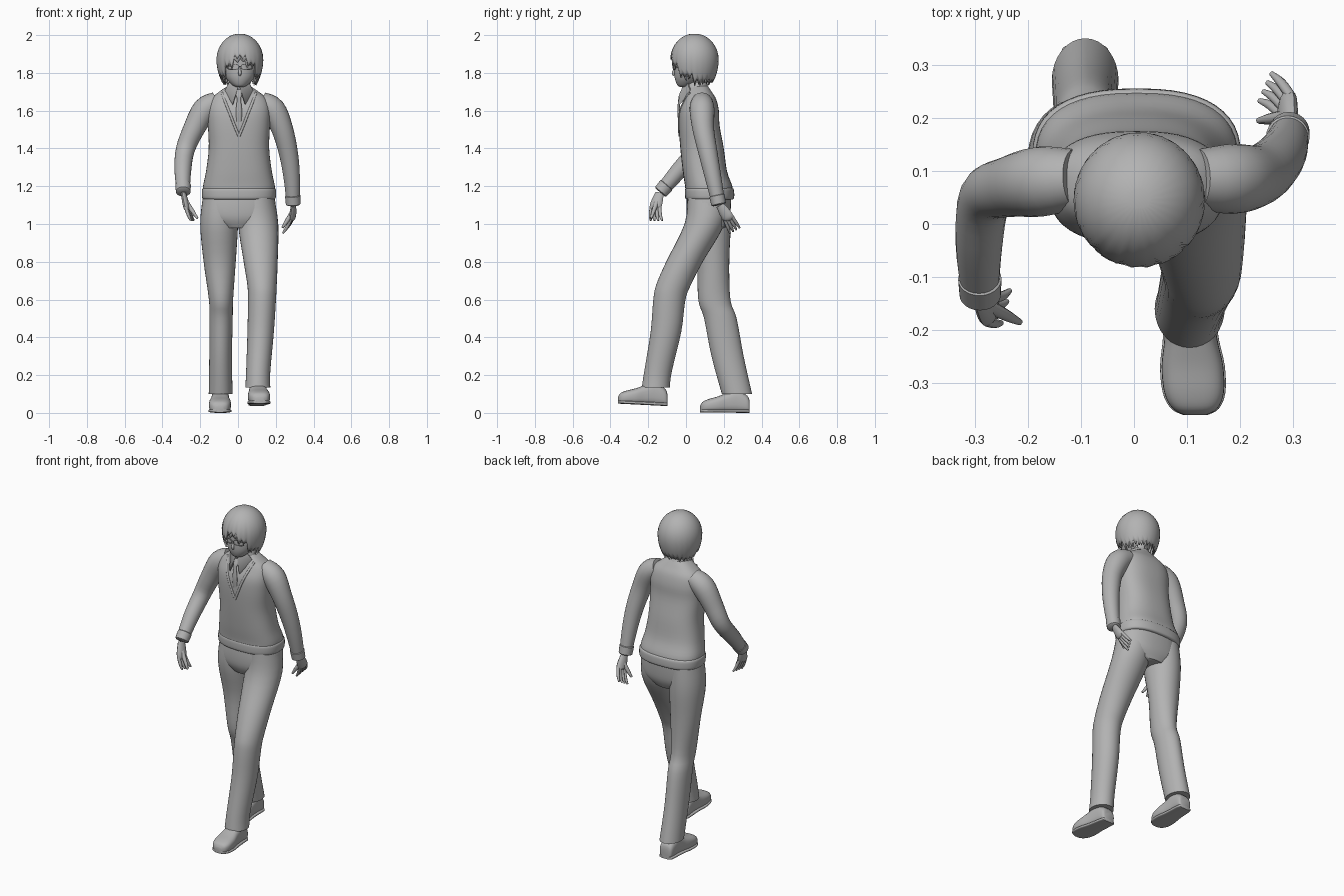
import bpy
import bmesh
import math
import random
from mathutils import Vector
from mathutils.bvhtree import BVHTree

default_cube = bpy.data.objects.get("Cube")
if default_cube:
    bpy.data.objects.remove(default_cube, do_unlink=True)

random.seed(4)
CENTRE = 0.005

grey = bpy.data.materials.new("plain_grey")
grey.use_nodes = True
shade = (0.45, 0.45, 0.45, 1)
grey.diffuse_color = shade
grey.node_tree.nodes["Principled BSDF"].inputs["Base Color"].default_value = shade


def make_object(name, rings, capped=True, thickness=0, sharp=50):
    """Bridge equal rings of points into one smooth surface."""
    bm = bmesh.new()
    loops = [[bm.verts.new(point) for point in ring] for ring in rings]
    for lower, upper in zip(loops, loops[1:]):
        count = len(lower)
        for i in range(count):
            j = (i + 1) % count
            bm.faces.new((lower[i], lower[j], upper[j], upper[i]))
    bm.faces.new(loops[0])
    if capped:
        bm.faces.new(loops[-1])
    bmesh.ops.recalc_face_normals(bm, faces=bm.faces)
    for face in bm.faces:
        face.smooth = True
    mesh = bpy.data.meshes.new(name)
    bm.to_mesh(mesh)
    bm.free()
    mesh.set_sharp_from_angle(angle=math.radians(sharp))
    mesh.materials.append(grey)
    obj = bpy.data.objects.new(name, mesh)
    bpy.context.collection.objects.link(obj)
    if thickness:
        shell = obj.modifiers.new("shell", "SOLIDIFY")
        shell.thickness = thickness
    return obj


def smooth_rows(rows, steps=4):
    """Catmull-Rom interpolation of rows of numbers."""
    padded = [rows[0], *rows, rows[-1]]
    result = []
    for a, b, c, d in zip(padded, padded[1:], padded[2:], padded[3:]):
        for k in range(steps):
            t = k / steps
            result.append([q + t / 2 * (r - p + t * (2*p - 5*q + 4*r - s + t * (3*(q - r) + s - p)))
                           for p, q, r, s in zip(a, b, c, d)])
    return result + [list(rows[-1])]


def superellipse(angle, power):
    c, s = math.cos(angle), math.sin(angle)
    return (math.copysign(abs(c) ** (2 / power), c), math.copysign(abs(s) ** (2 / power), s))


def loft(name, rows, power=2.0, lengthwise=False, sides=32):
    """Rows are x, y, z and two radii; rings lie flat, or upright if lengthwise."""
    rings = []
    for x, y, z, wide, deep in smooth_rows(rows):
        ring = []
        for i in range(sides):
            u, v = superellipse(math.tau * i / sides, power)
            offset = (wide * u, 0, deep * v) if lengthwise else (wide * u, deep * v, 0)
            ring.append(Vector((x, y, z)) + Vector(offset))
        rings.append(ring)
    return make_object(name, rings)


def tube(name, rows, across=(0, 1, 0), flat=1.0, sides=12, steps=4):
    """Rows are x, y, z and radius; rings stand square to the path."""
    path = smooth_rows(rows, steps)
    points = [Vector(row[:3]) for row in path]
    rings = []
    for i, (point, row) in enumerate(zip(points, path)):
        along = (points[min(i + 1, len(points) - 1)] - points[max(i - 1, 0)]).normalized()
        side = Vector(across)
        side = (side - along * side.dot(along)).normalized()
        normal = along.cross(side) * flat
        rings.append([point + row[3] * (side * math.cos(a) + normal * math.sin(a))
                      for a in (math.tau * k / sides for k in range(sides))])
    return make_object(name, rings)


# Vest with its ribbed hem
vest = loft("vest", [(CENTRE, .122, 1.16, .188, .124), (CENTRE, .12, 1.2, .19, .125),
                     (CENTRE, .1, 1.28, .174, .117), (CENTRE, .085, 1.4, .16, .115),
                     (CENTRE, .07, 1.52, .164, .108), (CENTRE, .07, 1.6, .166, .104),
                     (CENTRE, .074, 1.66, .15, .086), (CENTRE, .07, 1.7, .105, .066),
                     (CENTRE, .066, 1.73, .06, .05)], power=2.5, sides=48)
loft("vest_hem", [(CENTRE, .125, 1.13, .186, .122), (CENTRE, .125, 1.14, .195, .13),
                  (CENTRE, .124, 1.18, .196, .13), (CENTRE, .123, 1.19, .188, .123)],
     power=2.5, sides=48)

# V neckline laid on the front of the vest
bm = bmesh.new()
bm.from_mesh(vest.data)
vest_surface = BVHTree.FromBMesh(bm)
bm.free()


def on_front(x, z, radius):
    hit = vest_surface.ray_cast(Vector((x, -1, z)), Vector((0, 1, 0)))[0]
    return (x, hit.y if hit else 0, z, radius)


for name, side in (("left", 1), ("right", -1)):
    edge = [(.09, 1.695), (.068, 1.635), (.046, 1.58), (.023, 1.52), (0, 1.465)]
    tube(name + "_neckline", [on_front(CENTRE + side * x, z, .007) for x, z in edge],
         across=(1, 0, 0), flat=.7)

    # Shirt collar flap
    flap = [(.004, -.012, 1.72), (.05, .012, 1.745), (.075, .03, 1.7), (.032, -.036, 1.63)]
    make_object(name + "_collar_flap",
                [[(CENTRE + side * x, y - lift, z + lift) for x, y, z in flap]
                 for lift in (0, .008)])

loft("collar_band", [(CENTRE, .06, 1.68, .08, .072), (CENTRE, .058, 1.715, .07, .066),
                     (CENTRE, .052, 1.75, .054, .054)])
loft("neck", [(CENTRE, .06, 1.66, .045, .045), (CENTRE, .055, 1.73, .043, .045),
              (CENTRE, .05, 1.82, .045, .05)])
tube("tie", [(CENTRE, -.018, 1.71, .013), (CENTRE, -.03, 1.68, .015),
             (CENTRE, -.036, 1.66, .01), (CENTRE, -.038, 1.6, .016),
             (CENTRE, -.034, 1.54, .014)], across=(1, 0, 0), flat=.5)

# Trousers in a long stride, left leg forward
loft("trouser_seat", [(CENTRE, .125, 1.19, .178, .115), (CENTRE, .12, 1.1, .194, .118),
                      (CENTRE, .118, 1.03, .18, .112), (CENTRE, .118, .98, .1, .09)], power=2.4)
loft("left_trouser_leg", [(.1, .115, 1.15, .09, .105), (.107, .098, 1, .106, .106),
                          (.12, -.008, .8, .09, .097), (.127, -.065, .68, .078, .092),
                          (.127, -.088, .6, .074, .085), (.12, -.106, .43, .07, .081),
                          (.107, -.148, .22, .064, .073), (.105, -.16, .135, .066, .074)])
loft("right_trouser_leg", [(-.095, .125, 1.15, .09, .105), (-.1, .127, 1, .1, .11),
                           (-.097, .143, .8, .085, .086), (-.09, .15, .6, .064, .085),
                           (-.09, .182, .5, .062, .086), (-.092, .22, .3, .06, .085),
                           (-.092, .27, .1, .063, .08)])


def shoe(name, x, heel, ground, turn, pitch):
    """A flat-soled shoe: rows give distance forward, half width and height."""
    profile = [(0, .03, .06), (.012, .042, .09), (.07, .046, .125), (.12, .05, .105),
               (.17, .058, .085), (.22, .056, .07), (.25, .042, .055), (.262, .02, .035)]
    rows = [(x + turn * d, heel - d, ground + pitch * d + h / 2, w, h / 2) for d, w, h in profile]
    loft(name, rows, power=2.8, lengthwise=True)
    sole = [(a, b, ground + pitch * (heel - b) + .009, w + .003, .009) for a, b, _, w, _ in rows]
    loft(name + "_sole", sole, power=4, lengthwise=True)


shoe("left_shoe", .1, -.098, .036, .06, .05)
shoe("right_shoe", -.092, .337, 0, -.02, .01)

# Sleeves and cuffs
sleeves = {
    "left": [(.12, .085, 1.645, .056), (.185, .085, 1.605, .066), (.235, .092, 1.5, .057),
             (.268, .118, 1.37, .05), (.285, .145, 1.24, .043), (.292, .172, 1.11, .035)],
    "right": [(-.11, .085, 1.645, .056), (-.175, .08, 1.605, .066), (-.235, .07, 1.5, .057),
              (-.28, .05, 1.39, .05), (-.292, -.04, 1.28, .044), (-.29, -.13, 1.175, .035)],
}
for name, rows in sleeves.items():
    tube(name + "_sleeve", rows, sides=24)
    end, before = Vector(rows[-1][:3]), Vector(rows[-2][:3])
    along = (end - before).normalized()
    tube(name + "_cuff", [(*(end + along * d), r) for d, r in
                          ((-.045, .035), (-.04, .041), (.005, .039), (.01, .032))],
         sides=24, steps=1)


def hand(name, wrist, knuckle, tip, spread, thumb):
    """Flattened palm, four fanned fingers and a thumb."""
    wrist, knuckle, tip, thumb = map(Vector, (wrist, knuckle, tip, thumb))
    spread = Vector(spread).normalized()
    middle = wrist.lerp(knuckle, .55)
    tube(name + "_palm", [(*wrist, .023), (*middle, .031), (*knuckle, .032),
                          (*knuckle.lerp(tip, .15), .024)], across=spread, flat=.5)
    for i, finger in enumerate(("index", "middle", "ring", "little")):
        place = 1.5 - i
        root = knuckle + spread * place * .015
        end = tip + spread * place * .021
        bend = root.lerp(end, .5) + (knuckle - wrist) * .12
        tube(f"{name}_{finger}_finger", [(*root, .0095), (*bend, .009), (*end, .005)],
             across=spread, sides=8)
    tube(name + "_thumb", [(*middle, .014), (*middle.lerp(thumb, .6), .011), (*thumb, .006)],
         across=spread, sides=8)


hand("left_hand", (.294, .18, 1.1), (.288, .222, 1.035), (.248, .258, .965),
     (.35, .8, .45), (.235, .195, .98))
hand("right_hand", (-.289, -.14, 1.165), (-.272, -.162, 1.09), (-.242, -.156, 1.018),
     (.25, .95, 0), (-.215, -.185, 1.03))

# Head, nose, ears and glasses
FACE = .01
loft("head", [(FACE, -.01, 1.725, .018, .022), (FACE, -.002, 1.737, .042, .045),
              (FACE, .014, 1.775, .075, .074), (FACE, .028, 1.83, .092, .09),
              (FACE, .04, 1.9, .095, .098), (FACE, .045, 1.95, .06, .06)])
tube("nose", [(FACE, -.058, 1.825, .005), (FACE, -.066, 1.8, .009), (FACE, -.062, 1.787, .006)],
     across=(1, 0, 0), sides=8)
for name, side in (("left", 1), ("right", -1)):
    tube(name + "_ear", [(FACE + side * .09, .04, z, r) for z, r in
                         ((1.785, .007), (1.81, .015), (1.84, .018), (1.855, .007))], flat=.5)
    rim = [(FACE + side * .037 + .031 * u, -.068 + abs(u + side) * .006, 1.832 + .014 * v, .0025)
           for u, v in (superellipse(math.tau * k / 16, 3) for k in range(17))]
    tube(name + "_lens_rim", rim, sides=6, steps=1)
    tube(name + "_temple", [(FACE + side * .068, -.06, 1.838, .0025),
                            (FACE + side * .096, .035, 1.838, .0025)], across=(0, 0, 1), sides=6)
tube("glasses_bridge", [(FACE - .008, -.068, 1.835, .0025), (FACE + .008, -.068, 1.835, .0025)],
     across=(0, 0, 1), sides=6)


# Hair shell with a jagged lower edge
def hair_point(angle, z, puff=1.0):
    drop = (z - 1.87) / .13
    size = math.sqrt(max(0, 1 - drop * drop)) if drop > 0 else 1 - .3 * drop * drop
    return Vector((FACE + .116 * size * puff * math.sin(angle),
                   .045 - .12 * size * puff * math.cos(angle), z))


def hair_edge(angle):
    around = abs((angle + math.pi) % math.tau - math.pi) / math.pi
    if around < .08:
        return 1.895
    if around < .26:
        return 1.86
    return 1.8 if around < .5 else 1.775


STRANDS = 52
lengths = [random.uniform(.02, .04) if k % 2 else 0 for k in range(STRANDS)]
rings = []
for step in range(1, 13):
    fall = 1 - math.cos(step / 12 * math.pi / 2)
    rings.append([hair_point(a, 2 - (2 - hair_edge(a) + cut) * fall)
                  for a, cut in ((math.tau * k / STRANDS, lengths[k]) for k in range(STRANDS))])
make_object("hair", rings, capped=False, thickness=.008)

# Separate pointed locks over the shell
for k in range(22):
    angle = math.tau * (k + .5) / 22
    low = hair_edge(angle) - random.uniform(.025, .045)
    sway = random.uniform(-.12, .12)
    rows = [(*hair_point(angle + sway * t, 1.9 + (low - 1.9) * t, .97 + .06 * t * (1 - t)), r)
            for t, r in ((0, .006), (.35, .018), (.7, .013), (1, .001))]
    tube(f"hair_lock_{k}", rows, across=(math.cos(angle), math.sin(angle), 0), flat=.35, sides=8)
